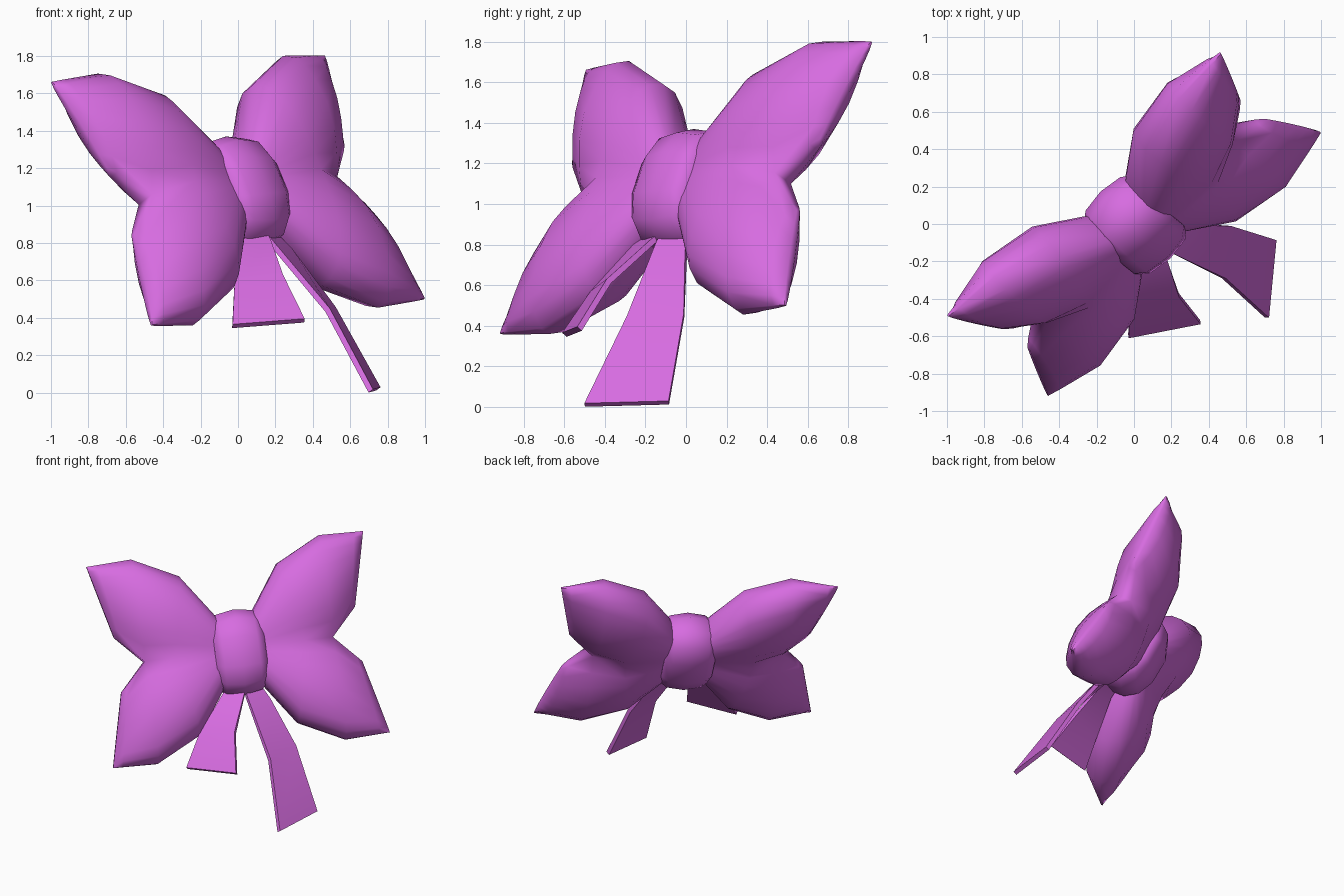
import bpy, bmesh, math
from mathutils import Vector, Matrix

if "Cube" in bpy.data.objects:
    bpy.data.objects.remove(bpy.data.objects["Cube"])

# Tilted frame of the bow: width axis, height axis, facing axis
U = Vector((0.718, 0.692, 0.069)).normalized()
N = Vector((0.593, -0.661, 0.460)).normalized()
V = N.cross(U).normalized()
U = V.cross(N)
FRAME = Matrix.Translation((0, 0, 1.08)) @ Matrix((U, V, N)).transposed().to_4x4()

mat = bpy.data.materials.new("orchid_pink")
mat.diffuse_color = (0.68, 0.15, 0.75, 1)
mat.use_nodes = True
mat.node_tree.nodes["Principled BSDF"].inputs["Base Color"].default_value = mat.diffuse_color


def finish(bm, name, frame=None, angle=50):
    bmesh.ops.remove_doubles(bm, verts=bm.verts, dist=0.0005)
    bmesh.ops.recalc_face_normals(bm, faces=bm.faces)
    me = bpy.data.meshes.new(name)
    bm.to_mesh(me)
    bm.free()
    if frame:
        me.transform(frame)
    me.materials.append(mat)
    ob = bpy.data.objects.new(name, me)
    bpy.context.collection.objects.link(ob)
    bpy.context.view_layer.objects.active = ob
    ob.select_set(True)
    bpy.ops.object.shade_smooth_by_angle(angle=math.radians(angle))
    ob.select_set(False)
    return ob


# Petal stations: seam point, outer-edge point, half depth at seam / middle / edge
STATIONS = [
    ((0.06, 0.00), (0.06, 0.14), 0.11, 0.11, 0.04),
    ((0.20, 0.00), (0.15, 0.28), 0.155, 0.155, 0.05),
    ((0.47, 0.00), (0.36, 0.58), 0.18, 0.215, 0.04),
    ((0.69, 0.00), (0.69, 0.745), 0.06, 0.20, 0.03),
    ((0.845, 0.16), (0.945, 0.736), 0.03, 0.085, 0.015),
    ((0.884, 0.199), (1.015, 0.734), 0.012, 0.02, 0.005),
]
SPOTS = (0, 0.15, 0.3, 0.5, 0.7, 0.84, 0.93, 1)
ROWS = len(SPOTS) - 1


def petal_row(station, side):
    (lu, lv), (tu, tv), dl, dm, dt = station
    pts = []
    for t in SPOTS:
        # gentle rise from the shared seam, steep fall at the free edge
        if t < 0.5:
            depth = dl + (dm - dl) * math.sin(math.pi * t)
        else:
            depth = dt + (dm - dt) * abs(math.sin(math.pi * t)) ** 0.5
        pts.append((lu + (tu - lu) * t, lv + (tv - lv) * t, side * depth))
    return pts


def petal_pair(name, sx):
    bm = bmesh.new()
    for sv in (1, -1):
        rings = []
        for st in STATIONS:
            loop = petal_row(st, 1) + petal_row(st, -1)[::-1]
            rings.append([bm.verts.new((sx * u, sv * v, n)) for u, v, n in loop])
        k = len(rings[0])
        for i, (a, b) in enumerate(zip(rings, rings[1:])):
            for j in range(k):
                # the inner seam stays open where both petals join
                if j == k - 1 and i < 3:
                    continue
                q = (j + 1) % k
                bm.faces.new((a[j], a[q], b[q], b[j]))
        for j in range(ROWS):          # thin outer rim
            r = rings[-1]
            bm.faces.new((r[j], r[j + 1], r[k - 2 - j], r[k - 1 - j]))
    finish(bm, name, FRAME, 60)


petal_pair("right_petals", 1)
petal_pair("left_petals", -1)

# Centre knot: barrel lying along the width axis
bm = bmesh.new()
rings = []
for u, s in ((-0.19, 0.5), (-0.185, 0.76), (-0.13, 0.93), (0, 1.0),
             (0.13, 0.93), (0.185, 0.76), (0.19, 0.5)):
    ring = []
    for i in range(12):
        a = math.tau * (i + 0.5) / 12
        c, d = math.cos(a), math.sin(a)
        ring.append(bm.verts.new((u, 0.32 * s * math.copysign(abs(c) ** 0.8, c) - 0.02,
                                  0.222 * s * math.copysign(abs(d) ** 0.85, d))))
    rings.append(ring)
for a, b in zip(rings, rings[1:]):
    for j in range(12):
        q = (j + 1) % 12
        bm.faces.new((a[j], a[q], b[q], b[j]))
bm.faces.new(rings[0])
bm.faces.new(rings[-1])
finish(bm, "knot", FRAME, 60)


# Ribbon tails: thin strips given as left/right edge pairs from knot to end
def tail(name, pairs, thick=0.03):
    bm = bmesh.new()
    rings = []
    for l, r in pairs:
        l, r = Vector(l), Vector(r)
        along = Vector(pairs[-1][0]) - Vector(pairs[0][0])
        off = (r - l).cross(along).normalized() * thick / 2
        rings.append([bm.verts.new(p) for p in (l + off, r + off, r - off, l - off)])
    for a, b in zip(rings, rings[1:]):
        for j in range(4):
            q = (j + 1) % 4
            bm.faces.new((a[j], a[q], b[q], b[j]))
    bm.faces.new(rings[0])
    bm.faces.new(rings[-1])
    finish(bm, name, None, 40)


tail("short_tail", [((0.03, -0.06, 0.92), (0.12, -0.03, 0.92)),
                    ((0.02, -0.25, 0.79), (0.17, -0.17, 0.81)),
                    ((-0.02, -0.46, 0.56), (0.24, -0.38, 0.62)),
                    ((-0.03, -0.60, 0.355), (0.355, -0.525, 0.385))])
tail("long_tail", [((0.10, -0.06, 0.92), (0.14, 0.00, 0.90)),
                   ((0.17, -0.14, 0.81), (0.28, 0.00, 0.76)),
                   ((0.48, -0.29, 0.44), (0.51, -0.01, 0.45)),
                   ((0.71, -0.50, 0.009), (0.75, -0.085, 0.02))])
